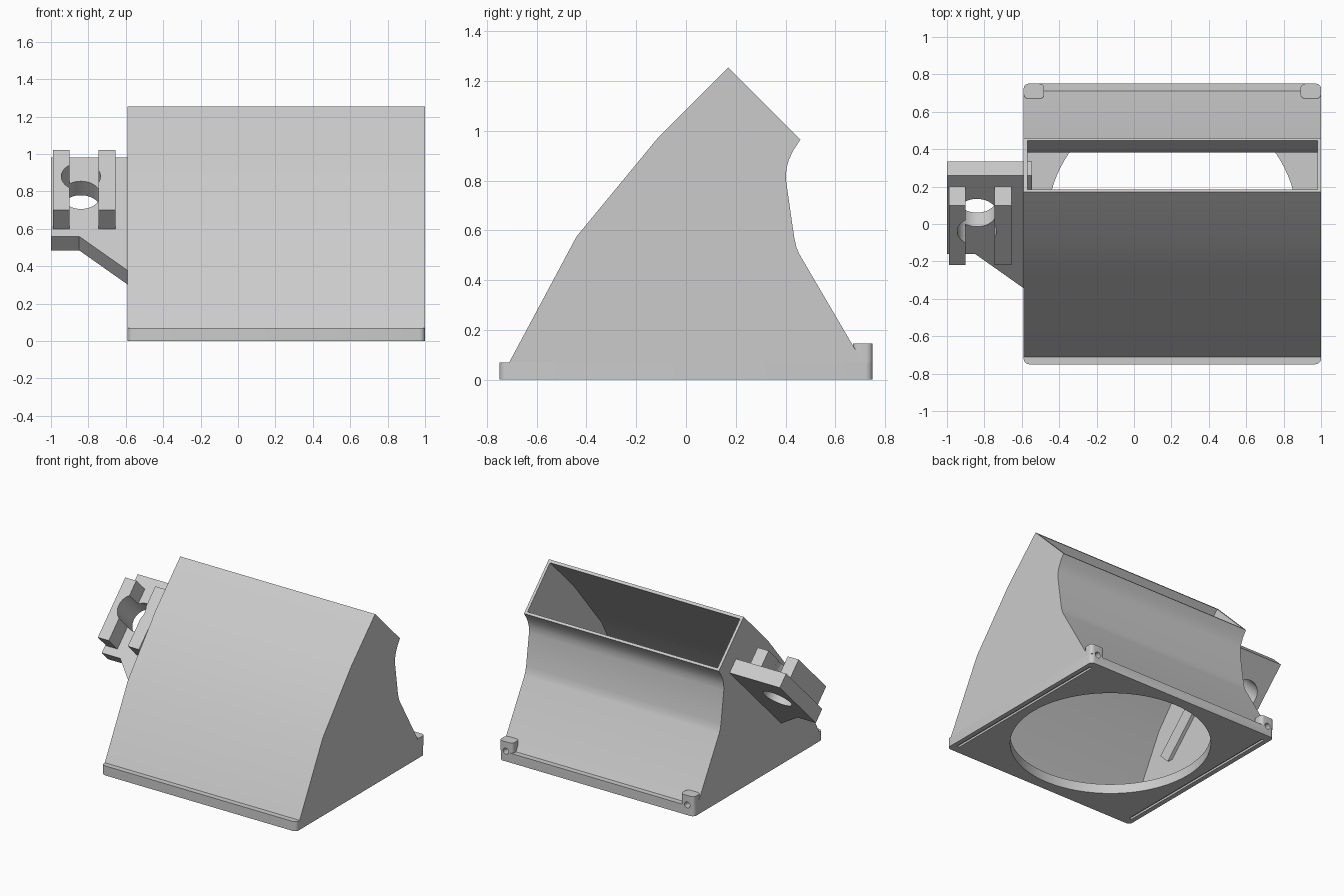
import bpy, bmesh, math
from mathutils import Vector, Matrix

if "Cube" in bpy.data.objects:
    bpy.data.objects.remove(bpy.data.objects["Cube"])

grey = bpy.data.materials.new("plain_grey")
grey.diffuse_color = (0.6, 0.6, 0.6, 1)
grey.use_nodes = True
grey.node_tree.nodes["Principled BSDF"].inputs["Base Color"].default_value = grey.diffuse_color

X0, X1 = -0.59, 1.0          # duct sides
XC = (X0 + X1) / 2
FLANGE = 0.07                # base plate thickness


def add(name, bm):
    bmesh.ops.recalc_face_normals(bm, faces=bm.faces)
    me = bpy.data.meshes.new(name)
    bm.to_mesh(me)
    bm.free()
    me.materials.append(grey)
    ob = bpy.data.objects.new(name, me)
    bpy.context.collection.objects.link(ob)
    return ob


def prism(name, pts, a, b, place):
    """Extrude a 2D outline from a to b; place(u, v, w) gives the 3D point."""
    bm = bmesh.new()
    lo = [bm.verts.new(place(u, v, a)) for u, v in pts]
    hi = [bm.verts.new(place(u, v, b)) for u, v in pts]
    bm.faces.new(lo)
    bm.faces.new(hi)
    n = len(pts)
    for i in range(n):
        j = (i + 1) % n
        bm.faces.new((lo[i], lo[j], hi[j], hi[i]))
    return add(name, bm)


def along_x(u, v, w):
    return (w, u, v)


def box(name, x, y, z, bevel=0):
    """Box from ranges, with optional rounded vertical edges."""
    bm = bmesh.new()
    size = [r[1] - r[0] for r in (x, y, z)]
    mid = [(r[0] + r[1]) / 2 for r in (x, y, z)]
    bmesh.ops.create_cube(bm, size=1, matrix=Matrix.Translation(mid) @ Matrix.Diagonal((*size, 1)))
    if bevel:
        up = [e for e in bm.edges if abs(e.verts[0].co.z - e.verts[1].co.z) > 0.01]
        bmesh.ops.bevel(bm, geom=up, offset=bevel, segments=5, profile=0.5, affect='EDGES')
    return add(name, bm)


def cylinder(name, centre, axis, radius, depth, sides=32):
    bm = bmesh.new()
    rot = Vector((0, 0, 1)).rotation_difference(Vector(axis)).to_matrix().to_4x4()
    bmesh.ops.create_cone(bm, cap_ends=True, segments=sides, radius1=radius, radius2=radius,
                          depth=depth, matrix=Matrix.Translation(centre) @ rot)
    return add(name, bm)


def cut(ob, *cutters):
    bpy.context.view_layer.objects.active = ob
    for c in cutters:
        m = ob.modifiers.new("cut", 'BOOLEAN')
        m.operation, m.solver, m.object = 'DIFFERENCE', 'EXACT', c
        bpy.ops.object.modifier_apply(modifier=m.name)


def drop(*obs):
    for o in obs:
        bpy.data.objects.remove(o)


# Hollow duct: bent front, curved back, open slanted mouth
outer = [(-0.71, FLANGE), (-0.44, 0.575), (-0.11, 0.975), (0.17, 1.255), (0.46, 0.965),
         (0.43, 0.92), (0.412, 0.88), (0.403, 0.845), (0.402, 0.80), (0.435, 0.57),
         (0.443, 0.535), (0.455, 0.505), (0.71, FLANGE)]
inner = [(-0.695, 0.05), (-0.42, 0.565), (-0.095, 0.96), (0.285, 1.34), (0.547, 1.078),
         (0.447, 0.978), (0.41, 0.92), (0.392, 0.88), (0.383, 0.845), (0.382, 0.80),
         (0.415, 0.565), (0.423, 0.53), (0.435, 0.495), (0.695, 0.05)]
duct = prism("duct", outer, X0, X1, along_x)
cavity = prism("cavity_cutter", inner, X0 + 0.02, X1 - 0.02, along_x)
cut(duct, cavity)
drop(cavity)

# Base flange with the round inlet and shallow grooves underneath
flange = box("base_flange", (X0, X1), (-0.75, 0.75), (0, FLANGE), 0.03)
inlet = cylinder("inlet_cutter", (XC, 0, 0.03), (0, 0, 1), 0.67, 0.3, 96)
grooves = [box("groove_cutter", (XC + s * 0.75 - 0.01, XC + s * 0.75 + 0.01),
               (-0.69, 0.69), (-0.05, 0.015)) for s in (-1, 1)]
cut(flange, inlet, *grooves)
drop(inlet, *grooves)

# Rear corner lugs with screw holes
lugs = []
for side, x in (("left", (X0, X0 + 0.11)), ("right", (X1 - 0.11, X1))):
    lug = box(side + "_lug", x, (0.67, 0.75), (FLANGE, 0.145), 0.025)
    hole = cylinder("screw_cutter", (sum(x) / 2, 0.73, 0.075), (0, 1, 0), 0.022, 0.12, 20)
    cut(lug, hole)
    cut(flange, hole)
    drop(hole)
    lugs.append(lug)


# Side bracket, built in a 45 degree frame: s = y + z, w = z - y
def tilted(x, s, w):
    return (x, (s - w) / 2, (s + w) / 2)


plate = prism("bracket_plate", [(-1, 0.40), (-0.85, 0.40), (-0.545, -0.03), (-0.545, 1.24), (-1, 1.24)],
              0.57, 0.72, tilted)
ears = [prism(n + "_bracket_ear", [(a, 0.48), (b, 0.48), (b, 1.12), (a, 1.12)], 0.72, 0.92, tilted)
        for n, a, b in (("left", -0.99, -0.90), ("right", -0.745, -0.655))]
bore = cylinder("bore_cutter", tilted(-0.84, 0.84, 0.75), (0, -1, 1), 0.105, 0.6, 48)
cut(plate, bore)
for ear in ears:
    cut(ear, bore)
drop(bore)

# Smooth the curved walls, keep the edges sharp
for ob in [duct, flange, plate, *lugs, *ears]:
    bpy.ops.object.select_all(action='DESELECT')
    ob.select_set(True)
    bpy.context.view_layer.objects.active = ob
    bpy.ops.object.shade_smooth_by_angle(angle=math.radians(30))
